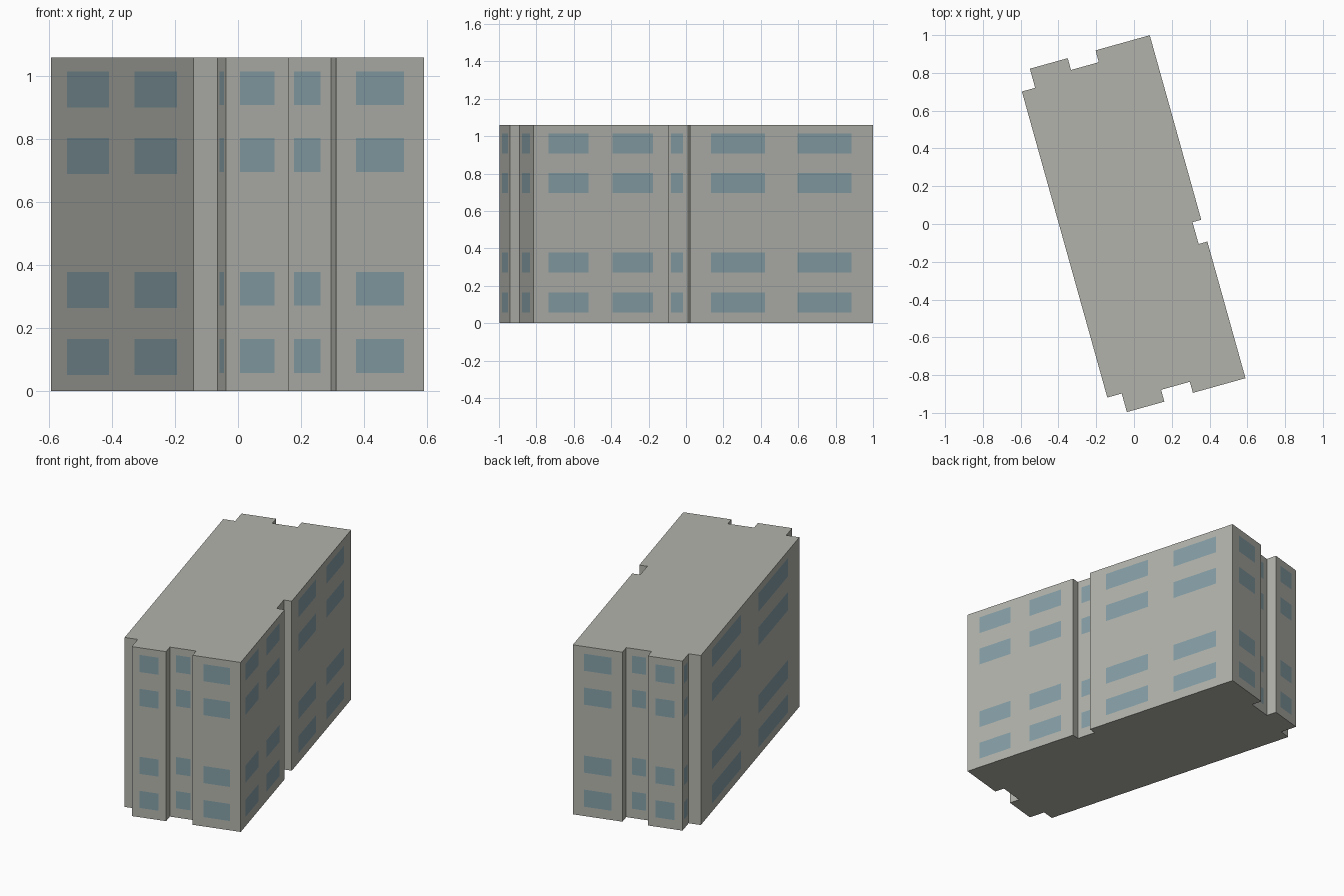
import bpy, bmesh
from math import radians
from mathutils import Vector, Matrix

default = bpy.data.objects.get("Cube")
if default:
    bpy.data.objects.remove(default)


def material(name, rgb):
    m = bpy.data.materials.new(name)
    m.use_nodes = True
    m.diffuse_color = (*rgb, 1)
    m.node_tree.nodes["Principled BSDF"].inputs["Base Color"].default_value = (*rgb, 1)
    return m


HEIGHT = 1.06
TURN = Matrix.Rotation(radians(15.6), 3, 'Z')
WINDOW_TOPS = (0.165, 0.378, 0.803, 1.015)

# Window columns as fractions of the wall length
NONE = ()
ONE = (0.225, 0.775)
TWO = (0.113, 0.408, 0.587, 0.883)

# Building outline, anticlockwise: corner, window columns on the wall after it
OUTLINE = [
    # front end
    (-0.383, -0.847, NONE), (-0.304, -0.847, ONE), (-0.304, -0.949, ONE),
    (-0.098, -0.949, NONE), (-0.098, -0.884, ONE), (0.060, -0.884, NONE),
    (0.060, -0.945, ONE),
    # long side with the recess
    (0.349, -0.945, TWO), (0.349, -0.194, NONE), (0.301, -0.194, ONE),
    (0.301, -0.074, NONE), (0.349, -0.074, TWO),
    # back end
    (0.349, 0.940, ONE), (0.051, 0.940, NONE), (0.051, 0.875, ONE),
    (-0.102, 0.875, NONE), (-0.102, 0.940, ONE), (-0.310, 0.940, ONE),
    (-0.310, 0.835, NONE),
    # long plain side
    (-0.383, 0.835, TWO),
]

bm = bmesh.new()
rim = []  # footprint points including window column cuts


def wall(a, b, columns, window_height):
    """Wall from a to b, cut into a grid whose odd cells are windows."""
    us = [0, *columns, 1]
    zs = [0]
    if columns:
        for top in WINDOW_TOPS:
            zs += [top - window_height, top]
    zs.append(HEIGHT)
    points = [a.lerp(b, u) for u in us]
    rim.extend(points[:-1])
    grid = [[bm.verts.new((p.x, p.y, z)) for z in zs] for p in points]
    for i in range(len(us) - 1):
        for j in range(len(zs) - 1):
            face = bm.faces.new((grid[i][j], grid[i + 1][j],
                                 grid[i + 1][j + 1], grid[i][j + 1]))
            face.material_index = int(i % 2 == 1 and j % 2 == 1)


corners = [TURN @ Vector((s, t, 0)) for s, t, _ in OUTLINE]
for k, (_, _, columns) in enumerate(OUTLINE):
    last = k == len(OUTLINE) - 1
    wall(corners[k], corners[(k + 1) % len(corners)], columns,
         0.114 if last else 0.107)

# Flat roof and underside
bm.faces.new([bm.verts.new((p.x, p.y, HEIGHT)) for p in rim])
bm.faces.new([bm.verts.new((p.x, p.y, 0)) for p in reversed(rim)])
bmesh.ops.remove_doubles(bm, verts=bm.verts, dist=0.0005)

mesh = bpy.data.meshes.new("apartment_block")
bm.to_mesh(mesh)
bm.free()
mesh.materials.append(material("concrete grey", (0.445, 0.45, 0.41)))
mesh.materials.append(material("window blue", (0.235, 0.345, 0.38)))
block = bpy.data.objects.new("apartment_block", mesh)
bpy.context.collection.objects.link(block)
